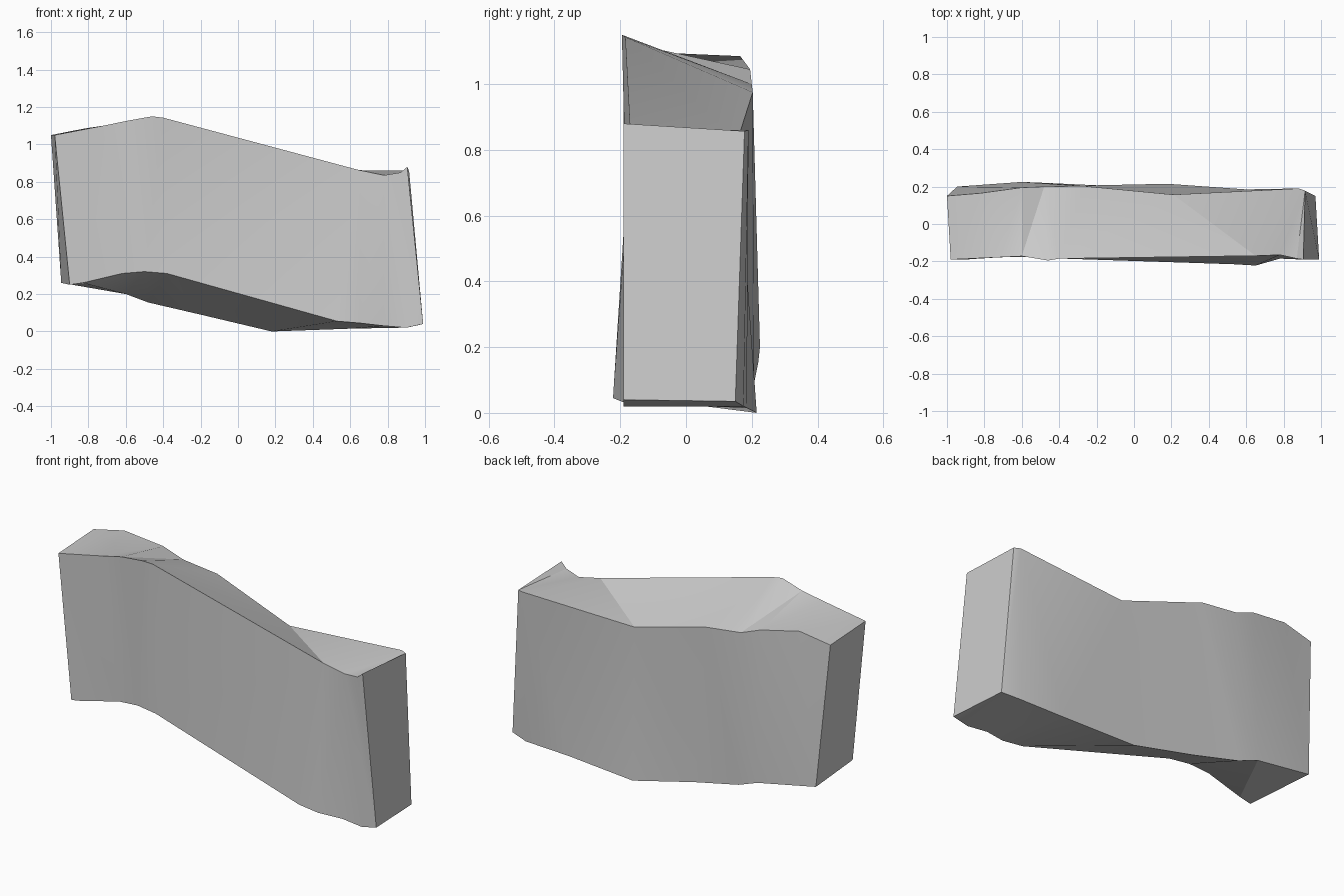
import bpy
import bmesh
import math

cube = bpy.data.objects.get("Cube")
if cube:
    bpy.data.objects.remove(cube, do_unlink=True)

# Plain grey material
grey = bpy.data.materials.new("plain_grey")
grey.use_nodes = True
colour = (0.6, 0.6, 0.6, 1)
grey.diffuse_color = colour
grey.node_tree.nodes["Principled BSDF"].inputs["Base Color"].default_value = colour

# The four long edges of the slab, each running from -x to +x
front_top = [(-.98, -.19, 1.05), (-.72, -.178, 1.1), (-.6, -.172, 1.125), (-.46, -.195, 1.15),
             (-.4, -.185, 1.143), (.65, -.17, .862), (.78, -.165, .835),
             (.87, -.185, .85), (.905, -.19, .88)]
front_bottom = [(-.9, -.19, .25), (-.83, -.185, .26), (-.62, -.172, .31), (-.5, -.175, .32),
                (-.38, -.185, .31), (.53, -.215, .055), (.65, -.222, .045),
                (.78, -.185, .03), (.9, -.19, .02), (.99, -.19, .04)]
back_top = [(-1, .15, 1.05), (-.82, .165, 1.085), (-.6, .195, 1.045), (-.48, .2, 1.0),
            (-.27, .203, .975), (.21, .157, .83), (.88, .19, .86), (.915, .178, .857)]
back_bottom = [(-.945, .2, .26), (-.6, .225, .2), (-.48, .22, .155), (-.2, .207, .09),
               (.18, .215, 0), (.6, .185, .015), (.87, .175, .02), (.97, .15, .035)]

bm = bmesh.new()
rails = [[bm.verts.new(p) for p in rail]
         for rail in (front_top, front_bottom, back_bottom, back_top)]


def zip_rails(a, b):
    """Fill between two edges, always taking the shorter diagonal."""
    i = j = 0
    while i < len(a) - 1 or j < len(b) - 1:
        step_a = (a[i + 1].co - b[j].co).length if i < len(a) - 1 else math.inf
        step_b = (b[j + 1].co - a[i].co).length if j < len(b) - 1 else math.inf
        if step_a < step_b:
            bm.faces.new((a[i], b[j], a[i + 1]))
            i += 1
        else:
            bm.faces.new((a[i], b[j], b[j + 1]))
            j += 1


# Front, underside, back and top
for k in range(4):
    zip_rails(rails[k], rails[(k + 1) % 4])

# End caps
bm.faces.new([rail[0] for rail in rails])
bm.faces.new([rail[-1] for rail in reversed(rails)])
bmesh.ops.recalc_face_normals(bm, faces=bm.faces)

mesh = bpy.data.meshes.new("bent_slab")
bm.to_mesh(mesh)
bm.free()
mesh.materials.append(grey)
slab = bpy.data.objects.new("bent_slab", mesh)
bpy.context.collection.objects.link(slab)

# Soft bends, crisp long edges
bpy.ops.object.select_all(action="DESELECT")
slab.select_set(True)
bpy.context.view_layer.objects.active = slab
bpy.ops.object.shade_smooth_by_angle(angle=math.radians(25))
